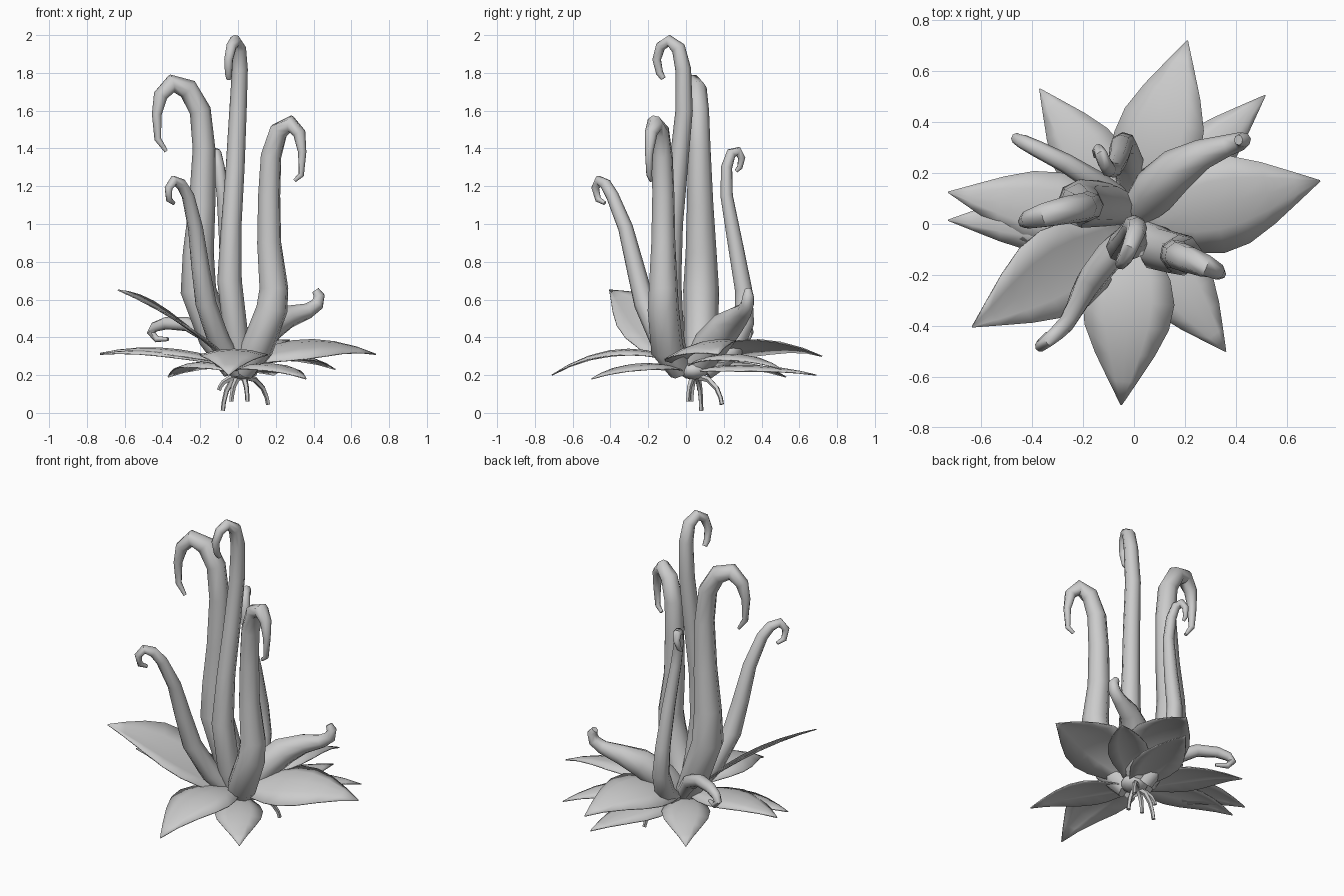
import bpy, bmesh, math
from mathutils import Vector


def finish(bm, name, angle=50):
    bmesh.ops.recalc_face_normals(bm, faces=bm.faces)
    me = bpy.data.meshes.new(name)
    bm.to_mesh(me)
    bm.free()
    ob = bpy.data.objects.new(name, me)
    bpy.context.collection.objects.link(ob)
    bpy.ops.object.select_all(action='DESELECT')
    ob.select_set(True)
    bpy.context.view_layer.objects.active = ob
    bpy.ops.object.shade_smooth_by_angle(angle=math.radians(angle))
    return ob


def tube(name, pts, sides=8):
    """Tapered tube along (x, y, z, radius) points."""
    bm = bmesh.new()
    P = [Vector(p[:3]) for p in pts]
    u, rings = Vector((1, 0, 0)), []
    for i, p in enumerate(P):
        a = (p - P[i - 1]).normalized() if i else Vector()
        b = (P[i + 1] - p).normalized() if i < len(P) - 1 else Vector()
        t = (a + b).normalized()
        u = (u - t * u.dot(t)).normalized()
        v = t.cross(u)
        rings.append([bm.verts.new(p + pts[i][3] * (u * math.cos(k) + v * math.sin(k)))
                      for k in (2 * math.pi * j / sides for j in range(sides))])
    for r, s in zip(rings, rings[1:]):
        for j in range(sides):
            k = (j + 1) % sides
            bm.faces.new((r[j], r[k], s[k], s[j]))
    bm.faces.new(rings[0])
    bm.faces.new(rings[-1])
    return finish(bm, name)


def petal(name, tip, base_z, peak, width, dome=0.03, tilt=0.0):
    """Pointed leaf from the centre to tip, arching through height peak at mid length."""
    bm = bmesh.new()
    tx, ty, tz = tip
    side = Vector((-ty, tx, 0)).normalized()
    prof = [(0, .25), (.15, .55), (.3, .88), (.43, 1), (.57, .92), (.72, .65), (.87, .31), (1, .01)]
    rows = []
    for t, w in prof:
        z = base_z * (1 - t) ** 2 + tz * t * t + 2 * t * (1 - t) * (2 * peak - (base_z + tz) / 2)
        c = Vector((tx * t, ty * t, z))
        rows.append([bm.verts.new(c + side * s * w * width
                     + Vector((0, 0, w * (tilt * s - dome * s * s)))) for s in (-1, -.5, 0, .5, 1)])
    for r, q in zip(rows, rows[1:]):
        for j in range(4):
            bm.faces.new((r[j], r[j + 1], q[j + 1], q[j]))
    ob = finish(bm, name)
    m = ob.modifiers.new("thickness", 'SOLIDIFY')
    m.thickness, m.offset = 0.006, 0
    return ob


# Tall hooked tentacles
tube("centre_tentacle", [
    (.02, -.03, .22, .05), (-.01, -.075, .4, .065), (-.045, -.09, .7, .065), (-.035, -.07, 1, .054),
    (-.015, -.04, 1.3, .05), (0, -.01, 1.6, .046), (.01, -.015, 1.82, .042), (.005, -.04, 1.93, .038),
    (-.015, -.09, 1.97, .032), (-.035, -.135, 1.94, .028), (-.05, -.155, 1.87, .024),
    (-.05, -.14, 1.8, .02), (-.048, -.12, 1.77, .015)])
tube("left_tentacle", [
    (-.02, .06, .22, .06), (-.12, .08, .4, .09), (-.21, .08, .65, .095), (-.21, .08, .85, .082),
    (-.19, .075, 1.1, .07), (-.18, .07, 1.4, .06), (-.2, .065, 1.6, .057), (-.265, .055, 1.715, .055),
    (-.35, .035, 1.745, .05), (-.41, .02, 1.68, .038), (-.43, .01, 1.58, .026),
    (-.425, .01, 1.45, .018), (-.38, .01, 1.385, .01)])
tube("right_tentacle", [
    (.03, -.03, .22, .06), (.1, -.1, .34, .088), (.18, -.12, .55, .085), (.19, -.12, .66, .078),
    (.165, -.12, .9, .065), (.165, -.12, 1.15, .06), (.175, -.125, 1.36, .056), (.215, -.14, 1.49, .053),
    (.28, -.165, 1.53, .046), (.325, -.185, 1.48, .034), (.34, -.195, 1.38, .022),
    (.335, -.195, 1.26, .015), (.3, -.185, 1.23, .01)])
# Shorter tentacles
tube("front_tentacle", [
    (0, -.03, .22, .05), (-.1, -.13, .38, .06), (-.17, -.22, .58, .056), (-.2, -.27, .78, .048),
    (-.225, -.32, .98, .04), (-.265, -.39, 1.15, .034), (-.3, -.425, 1.21, .031), (-.34, -.46, 1.23, .027),
    (-.368, -.48, 1.19, .022), (-.365, -.465, 1.13, .017), (-.34, -.43, 1.11, .01)])
tube("back_tentacle", [
    (0, .1, .22, .05), (-.02, .24, .33, .06), (-.04, .31, .48, .052), (-.05, .305, .65, .046),
    (-.06, .26, .9, .04), (-.08, .215, 1.15, .033), (-.1, .215, 1.3, .03), (-.115, .24, 1.375, .028),
    (-.13, .275, 1.385, .025), (-.14, .295, 1.35, .02), (-.15, .285, 1.3, .015), (-.15, .265, 1.28, .01)])
tube("low_right_tentacle", [
    (.01, .05, .24, .07), (.08, .13, .36, .095), (.17, .215, .46, .085), (.27, .275, .51, .06),
    (.37, .31, .54, .042), (.42, .325, .575, .036), (.43, .33, .62, .03), (.41, .33, .65, .02)])
tube("low_left_tentacle", [
    (-.02, .08, .24, .04), (-.14, .16, .4, .045), (-.27, .24, .47, .038), (-.38, .295, .475, .033),
    (-.44, .325, .455, .028), (-.46, .335, .425, .023), (-.43, .325, .39, .018), (-.37, .29, .39, .01)])

# Upper petals: tip, base height, mid height, half width, dome, tilt
petal("right_petal", (.73, .17, .31), .26, .375, .19, .04, .045)
petal("back_petal", (.21, .72, .30), .26, .375, .175, .03, -.04)
petal("back_right_petal", (.515, .505, .23), .24, .31, .12)
petal("left_petal", (-.73, .125, .315), .25, .34, .15)
petal("left_under_petal", (-.73, .015, .31), .24, .325, .12)
petal("raised_petal", (-.635, -.405, .65), .22, .48, .175, -.02, -.07)
petal("front_petal", (-.05, -.71, .20), .26, .335, .18)
# Lower petals
petal("front_right_petal", (.36, -.5, .18), .22, .26, .14)
petal("back_left_petal", (-.37, .53, .19), .22, .27, .14)
petal("back_under_petal", (.19, .69, .20), .22, .25, .14)

# Crown where everything meets
bm = bmesh.new()
bmesh.ops.create_icosphere(bm, subdivisions=2, radius=1)
for v in bm.verts:
    v.co = Vector((v.co.x * .08 + .03, v.co.y * .08 + .04, v.co.z * .05 + .225))
finish(bm, "crown")

# Roots curling outward then down
for i, (x, y, z) in enumerate([(-.08, .08, .012), (.16, .19, .045), (.05, .01, .06),
                               (-.035, .03, .06), (-.1, .07, .12)]):
    cx, cy = .02, .05
    path = [(cx + (x - cx) * f, cy + (y - cy) * f, z + (.19 - z) * h, r)
            for f, h, r in [(.15, 1, .018), (.5, .9, .016), (.8, .6, .014), (.95, .25, .012), (1, 0, .012)]]
    tube(f"root_{i + 1}", path, 5)
